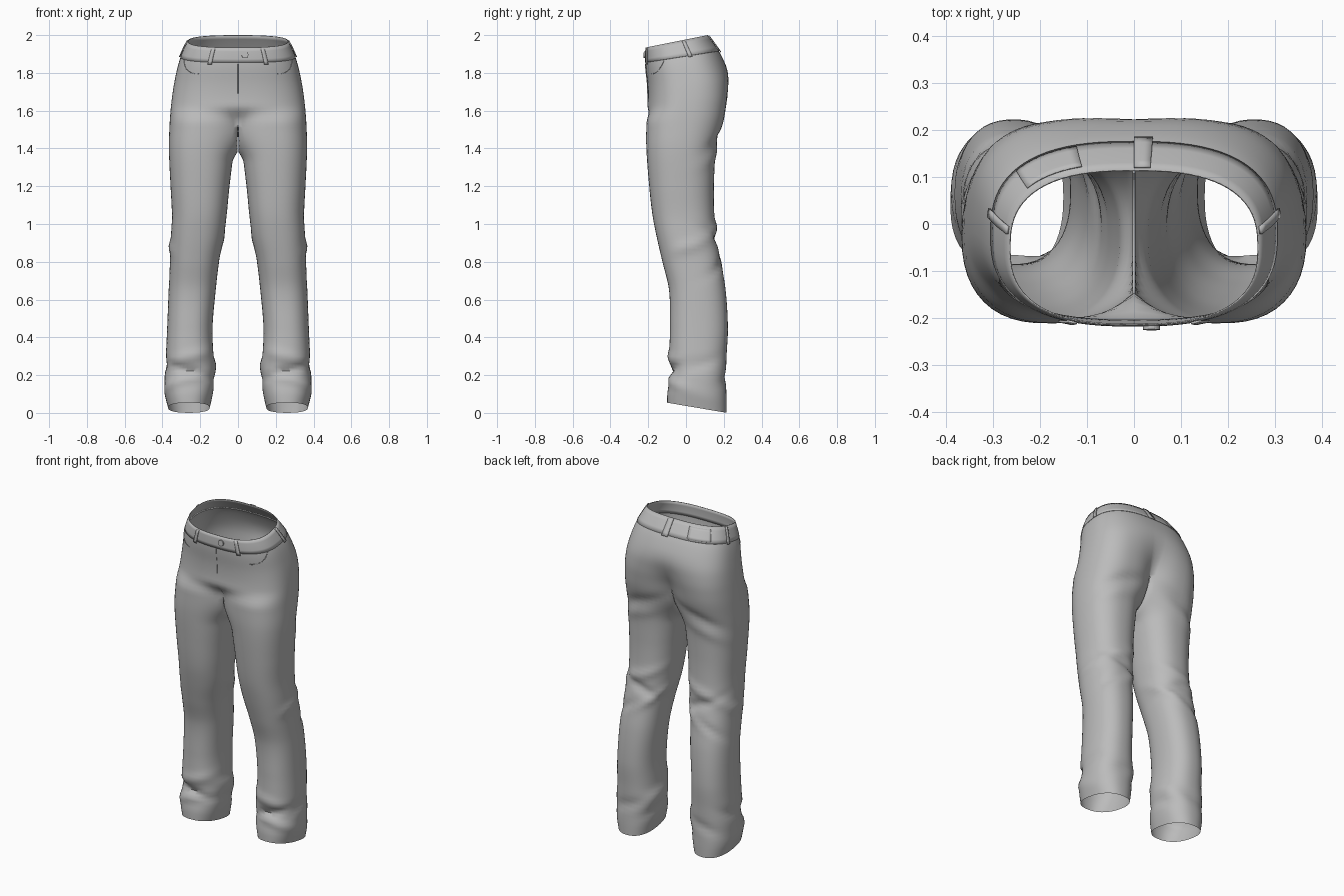
import bpy, bmesh, math
from mathutils import Vector

if "Cube" in bpy.data.objects:
    bpy.data.objects.remove(bpy.data.objects["Cube"])

# Section guide: height, tilt, inner x, outer x, front y, back y
KEYS = [
    (1.977, .20, 0, .262, -.212, .112), (1.93, .18, 0, .285, -.215, .145),
    (1.86, .14, 0, .312, -.214, .190), (1.76, .08, 0, .335, -.205, .230),
    (1.68, .03, 0, .348, -.203, .230), (1.60, 0, 0, .357, -.207, .212),
    (1.53, 0, 0, .362, -.210, .195), (1.40, 0, .02, .366, -.210, .160),
    (1.20, 0, .045, .357, -.195, .148), (1.05, 0, .06, .350, -.178, .150),
    (0.93, 0, .075, .355, -.155, .160), (0.80, 0, .10, .360, -.125, .185),
    (0.65, 0, .118, .367, -.090, .210), (0.45, 0, .135, .375, -.085, .222),
    (0.30, 0, .13, .382, -.088, .215), (0.20, -.04, .12, .388, -.080, .212),
    (0.10, -.12, .135, .385, -.098, .215), (0.037, -.17, .15, .370, -.100, .215),
]
# Cloth folds: angle, height, depth, angular width, height width, slope
FOLDS = [
    (1.5, .98, .012, .9, .03, .06), (1.7, .91, -.014, .9, .025, -.06),
    (2.2, .85, .014, .8, .03, .08), (1.3, .79, -.011, .8, .025, .07),
    (0, .88, .010, .5, .03, .05), (-1.6, .30, .010, .9, .03, -.03),
    (-1.4, .225, -.017, 1.0, .022, .04), (-1.2, .165, .013, 1.0, .03, -.04),
    (0, .25, -.009, .7, .025, .05), (1.6, .20, -.009, .8, .025, .04),
    (2.9, .25, .010, .7, .03, .04), (2.9, .17, -.010, .7, .025, .04),
    (1.5, 1.46, -.011, .7, .03, .08), (1.4, 1.37, .007, .7, .03, .07),
]
CROTCH = 1.53
SPREAD = math.radians(140)
OUT, INN = 36, 11


def smooth(a, b, v):
    t = min(1, max(0, (v - a) / (b - a)))
    return t * t * (3 - 2 * t)


def section(z):
    """Smoothly interpolated section values at a height."""
    z = min(KEYS[0][0], max(KEYS[-1][0], z))
    i = next(i for i in range(len(KEYS) - 1) if z >= KEYS[i + 1][0] - 1e-9)
    p, q = KEYS[i], KEYS[i + 1]
    o, r = KEYS[max(i - 1, 0)], KEYS[min(i + 2, len(KEYS) - 1)]
    h = q[0] - p[0]
    t = (z - p[0]) / h
    vals = []
    for k in range(1, 6):
        m0 = (q[k] - o[k]) / (q[0] - o[0]) * h
        m1 = (r[k] - p[k]) / (r[0] - p[0]) * h
        vals.append((2*t**3 - 3*t**2 + 1) * p[k] + (t**3 - 2*t*t + t) * m0
                    + (3*t*t - 2*t**3) * q[k] + (t**3 - t*t) * m1)
    return vals


def oval(th, cx, a, cy, b, n):
    c, s = math.cos(th), math.sin(th)
    return (cx + a * math.copysign(abs(c) ** (2 / n), c),
            cy + b * math.copysign(abs(s) ** (2 / n), s))


def surface(u, z):
    """Cloth point: u -1 front centre, 0 outer side, 1 back centre, above 1 inner leg."""
    tilt, xi, xo, yf, yb = section(z)
    cy, b = (yf + yb) / 2, (yb - yf) / 2
    inner = max(0, u - 1)                       # 0..1 across the inner leg
    th = u * SPREAD if u <= 1 else SPREAD + inner * (2 * math.pi - 2 * SPREAD)
    cx, a = (xi + xo) / 2, (xo - xi) / 2
    x, y = oval(th, cx, a, cy, b, 2.35)
    end = oval(SPREAD, cx, a, cy, b, 2.35)[0]
    x -= end * min(1, abs(u)) ** 4 * smooth(1.33, CROTCH, z)
    if z >= CROTCH - 1e-6:
        if u <= 1:
            px, py = oval(u * math.pi / 2, 0, xo, cy, b, 2.6)
            t = 1 - smooth(CROTCH, 1.63 if u < 0 else 1.82, z)
            x, y = px + (x - px) * t, py + (y - py) * t
        if abs(u) >= 1 - 1e-6:
            x = 0
    for f in FOLDS:
        d = (th - f[0] + math.pi) % (2 * math.pi) - math.pi
        g = f[2] * math.exp(-(d / f[3]) ** 2 - ((z - f[1] - f[5] * d) / f[4]) ** 2)
        x += g * math.cos(th)
        y += g * math.sin(th)
    if z < CROTCH - 1e-6:
        x = max(x, .003)
    dip = .06 * math.sin(math.pi * inner) * smooth(1.3, CROTCH, z)
    return Vector((max(x, 0), y, z + tilt * y - dip))


def lifted(u, z, off):
    """Point raised off the cloth along its normal."""
    e = .01
    du = surface(min(u + e, 1), z) - surface(max(u - e, -1), z)
    dz = surface(u, z - e) - surface(u, z + e)
    n = dz.cross(du).normalized()
    if abs(u) > .999:
        n.x = 0
    return surface(u, z) + n * off


denim = bpy.data.materials.new("grey_denim")
denim.diffuse_color = (.5, .5, .5, 1)
denim.use_nodes = True
denim.node_tree.nodes["Principled BSDF"].inputs["Base Color"].default_value = denim.diffuse_color


def finish(name, bm, mirror=False, thick=0):
    me = bpy.data.meshes.new(name)
    bm.to_mesh(me)
    bm.free()
    me.materials.append(denim)
    ob = bpy.data.objects.new(name, me)
    bpy.context.collection.objects.link(ob)
    for p in me.polygons:
        p.use_smooth = True
    if mirror:
        m = ob.modifiers.new("mirror", 'MIRROR')
        m.use_clip = True
        m.merge_threshold = .001
    if thick:
        s = ob.modifiers.new("thickness", 'SOLIDIFY')
        s.thickness, s.offset = thick, 0
    bpy.context.view_layer.objects.active = ob
    ob.select_set(True)
    bpy.ops.object.shade_smooth_by_angle(angle=math.radians(50))
    ob.select_set(False)
    return ob


def plate(name, u0, u1, z0, z1, side=1, mirror=False, off=.004, thick=.005, nu=6, nz=5):
    """Thin piece of cloth lying on the trousers."""
    bm = bmesh.new()
    g = []
    for j in range(nz + 1):
        row = []
        for i in range(nu + 1):
            p = lifted(u0 + (u1 - u0) * i / nu, z1 + (z0 - z1) * j / nz, off)
            row.append(bm.verts.new((p.x * side, p.y, p.z)))
        g.append(row)
    for j in range(nz):
        for i in range(nu):
            f = [g[j][i], g[j + 1][i], g[j + 1][i + 1], g[j][i + 1]]
            bm.faces.new(f if side > 0 else f[::-1])
    return finish(name, bm, mirror, thick)


def seam(name, path, side=1):
    """Fine stitched line on the cloth."""
    cu = bpy.data.curves.new(name, 'CURVE')
    cu.dimensions = '3D'
    cu.bevel_depth, cu.bevel_resolution = .0015, 1
    sp = cu.splines.new('POLY')
    sp.points.add(len(path) - 1)
    for pt, (u, z) in zip(sp.points, path):
        p = lifted(u, z, .001)
        pt.co = (p.x * side, p.y, p.z, 1)
    cu.materials.append(denim)
    bpy.context.collection.objects.link(bpy.data.objects.new(name, cu))


# Trousers: open half hips joined to a closed leg, mirrored
top, low = KEYS[0][0], KEYS[-1][0]
NA, NB = 22, 74
heights = [top + (CROTCH - top) * i / NA for i in range(NA + 1)]
heights += [CROTCH + (low - CROTCH) * i / NB for i in range(1, NB + 1)]
bm = bmesh.new()
rings = []
for i, z in enumerate(heights):
    us = [-1 + 2 * k / OUT for k in range(OUT + 1)]
    if i >= NA:
        us += [1 + k / (INN + 1) for k in range(1, INN + 1)]
    rings.append([bm.verts.new(surface(u, z)) for u in us])
for i in range(len(rings) - 1):
    a, b = rings[i], rings[i + 1]
    n = len(a)
    for k in range(OUT if i < NA else n):
        m = (k + 1) % n
        bm.faces.new((a[k], b[k], b[m], a[m]))
finish("trousers", bm, mirror=True)

# Waistband and belt loops
plate("waistband", -1, 1, 1.888, 1.976, mirror=True, off=.001, thick=.003, nu=40, nz=4)
plate("front_belt_loop", -.77, -.72, 1.875, 1.968, mirror=True, off=.006, nu=2)
plate("side_belt_loop", .06, .11, 1.88, 1.972, mirror=True, off=.006, nu=2)
plate("back_belt_loop", .955, 1, 1.88, 1.972, off=.006, nu=2)

# Waist label at the back left
plate("back_label", .43, .80, 1.895, 1.958, side=-1, off=.004, thick=.003, nu=8)

# Button
c = lifted(-.955, 1.935, .006)
bpy.ops.mesh.primitive_cylinder_add(vertices=20, radius=.018, depth=.008,
                                    location=c, rotation=(math.radians(86), 0, 0))
button = bpy.context.object
button.name = "button"
button.data.materials.append(denim)
button.select_set(False)

# Fly and front pocket seams
seam("fly_seam", [(-1, 1.70 + .18 * i / 8) for i in range(9)])
for side, label in ((1, "right"), (-1, "left")):
    seam(label + "_pocket_seam",
         [(-.62 + .36 * t, 1.815 + .07 * t ** 2.5) for t in [i / 10 for i in range(11)]], side)
